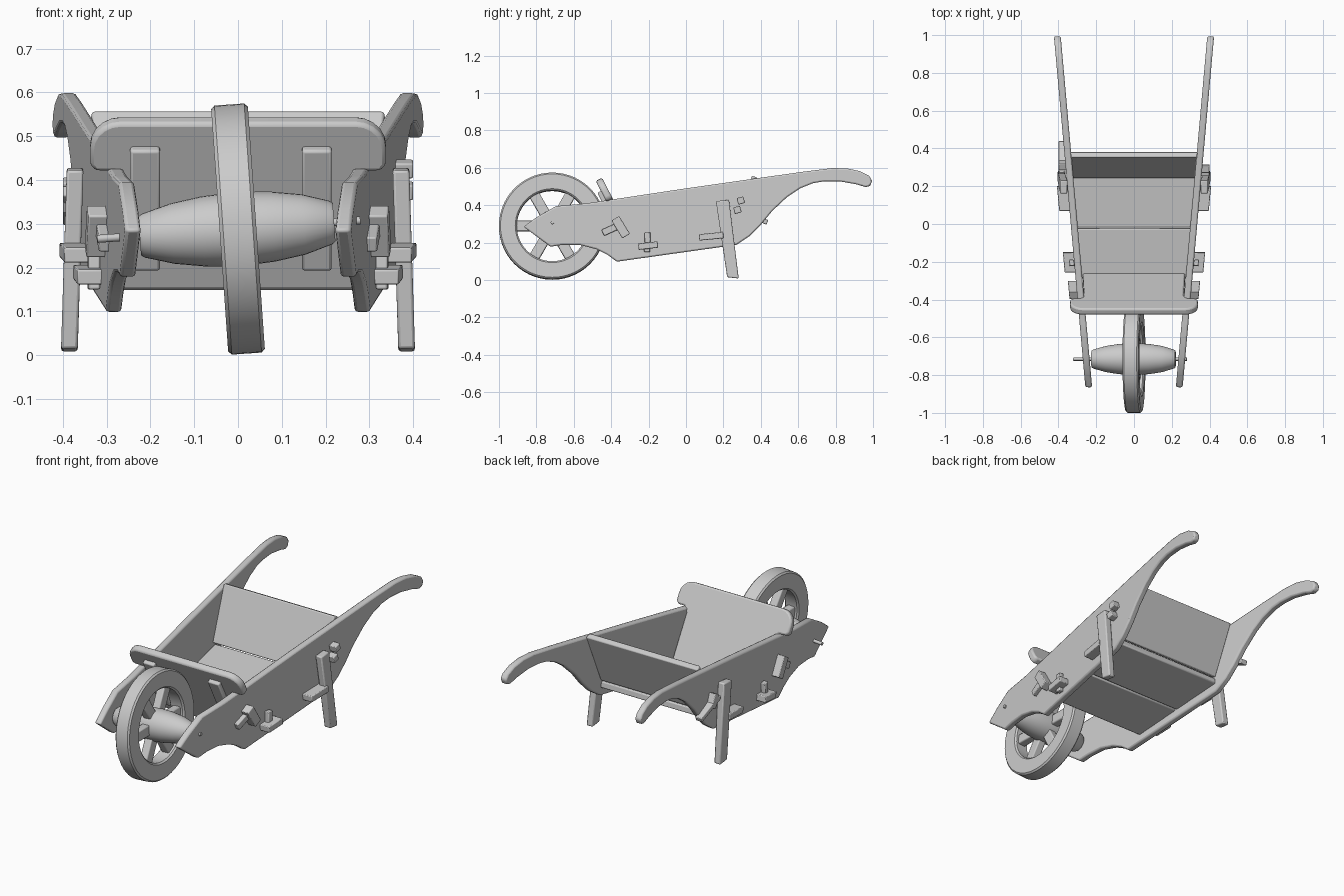
import bpy, bmesh, math
from mathutils import Vector

if "Cube" in bpy.data.objects:
    bpy.data.objects.remove(bpy.data.objects["Cube"])

T = 0.036                                   # side board thickness


def mid(y):                                 # board centre line, flaring to the rear
    return 0.24 + (y + 0.86) * 0.0895


def inner(y):
    return mid(y) - T / 2 + 0.003


def finish(name, bm, bevel=0.006, angle=35):
    bmesh.ops.recalc_face_normals(bm, faces=bm.faces)
    me = bpy.data.meshes.new(name)
    bm.to_mesh(me)
    bm.free()
    ob = bpy.data.objects.new(name, me)
    bpy.context.collection.objects.link(ob)
    bpy.ops.object.select_all(action='DESELECT')
    ob.select_set(True)
    bpy.context.view_layer.objects.active = ob
    bpy.ops.object.shade_smooth_by_angle(angle=math.radians(angle))
    if bevel:
        m = ob.modifiers.new("soft_edges", 'BEVEL')
        m.width, m.segments, m.limit_method = bevel, 2, 'ANGLE'
        m.angle_limit = math.radians(40)
    return ob


def loft(name, a, b, bevel=0.006):
    """Solid between two matching outlines."""
    bm = bmesh.new()
    va, vb = [[bm.verts.new(p) for p in ring] for ring in (a, b)]
    n = len(a)
    bm.faces.new(va)
    bm.faces.new(vb[::-1])
    for i in range(n):
        j = (i + 1) % n
        bm.faces.new((va[i], va[j], vb[j], vb[i]))
    return finish(name, bm, bevel)


def prism(name, yz, x0, x1, bevel=0.006):
    """Side-view outline extruded in x; x0 and x1 are functions of y."""
    return loft(name, [(x0(y), y, z) for y, z in yz], [(x1(y), y, z) for y, z in yz], bevel)


def strip(p, q, w):
    """Rectangle of width w along the line p-q."""
    p, q = Vector(p), Vector(q)
    d = (q - p).normalized()
    n = Vector((-d.y, d.x)) * w / 2
    return [tuple(v) for v in (p + n, q + n, q - n, p - n)]


def lathe(name, prof, closed, n=48):
    """Revolve (x, radius) points about the x axis."""
    bm = bmesh.new()
    vs = [bm.verts.new((x, 0, r)) for x, r in prof]
    es = [bm.edges.new(e) for e in zip(vs, vs[1:])]
    if closed:
        es.append(bm.edges.new((vs[-1], vs[0])))
    bmesh.ops.spin(bm, geom=vs + es, cent=(0, 0, 0), axis=(1, 0, 0),
                   angle=math.tau, steps=n, use_duplicate=False)
    bmesh.ops.remove_doubles(bm, verts=bm.verts, dist=1e-4)
    return finish(name, bm, 0)


# Side boards with curved handles
side = [(-0.868, 0.285), (-0.80, 0.335), (-0.695, 0.395), (-0.53, 0.41), (0.0, 0.49),
        (0.40, 0.547), (0.62, 0.578), (0.78, 0.598), (0.86, 0.597), (0.93, 0.582),
        (0.98, 0.556), (0.995, 0.53), (0.985, 0.503), (0.96, 0.497), (0.91, 0.512),
        (0.82, 0.528), (0.74, 0.528), (0.68, 0.518), (0.61, 0.49), (0.54, 0.443),
        (0.46, 0.368), (0.40, 0.295), (0.34, 0.235), (0.27, 0.188), (-0.37, 0.098),
        (-0.42, 0.135), (-0.48, 0.165), (-0.57, 0.188), (-0.66, 0.188), (-0.725, 0.178)]
for s, tag in ((-1, "left"), (1, "right")):
    prism(tag + "_side_board", side, lambda y: s * (mid(y) - T / 2), lambda y: s * (mid(y) + T / 2), 0.008)

    def outer(name, yz, out, depth=-0.01):
        prism(tag + name, yz, lambda y: s * (mid(y) + T / 2 + depth), lambda y: s * (mid(y) + T / 2 + out), 0.004)

    # Legs splay slightly outwards
    foot, top = 0.385, 0.372
    ring = [(0.16, 0.422), (0.23, 0.428), (0.282, 0.008), (0.22, 0.015)]
    loft(tag + "_leg", *[[(s * ((top if z > 0.2 else foot) + o), y, z) for y, z in ring] for o in (-0.019, 0.019)])

    # Tenons of the planks, with their locking pegs
    outer("_front_floor_tenon", strip((-0.255, 0.178), (-0.15, 0.19), 0.034), 0.055)
    outer("_front_floor_peg", strip((-0.208, 0.15), (-0.205, 0.255), 0.032), 0.026, 0.0)
    outer("_headboard_tenon", strip((-0.445, 0.252), (-0.35, 0.295), 0.036), 0.022)
    outer("_headboard_peg", strip((-0.378, 0.33), (-0.32, 0.235), 0.048), 0.042)
    outer("_rear_floor_tenon", strip((0.07, 0.228), (0.20, 0.24), 0.034), 0.055)

# Backboard pegs: two stubs on the right, one long peg on the left
for i, (y, z) in enumerate([(0.293, 0.425), (0.275, 0.375)]):
    prism("right_back_stub_%d" % i, strip((y - 0.018, z - 0.005), (y + 0.018, z + 0.005), 0.036),
          lambda y: 0.33, lambda y: 0.40, 0.004)
prism("left_back_peg", strip((0.27, 0.375), (0.435, 0.308), 0.026), lambda y: -0.40, lambda y: -0.362, 0.004)
prism("left_back_tenon", strip((0.30, 0.40), (0.33, 0.33), 0.036), lambda y: -0.40, lambda y: -0.33, 0.004)

# Two floor planks with a thin gap between, then the sloping backboard
neg = lambda y: -inner(y)
prism("front_floor_plank", strip((-0.285, 0.165), (-0.022, 0.205), 0.034), neg, inner)
prism("rear_floor_plank", strip((-0.016, 0.206), (0.27, 0.248), 0.034), neg, inner)
prism("backboard", strip((0.255, 0.275), (0.368, 0.552), 0.032), neg, inner)

# Headboard: leaning plank with rounded ears over the side boards
half = [(0.272, 0.43)]                      # (x, distance down the slope)
half += [(0.264, 0.155), (0.285, 0.125), (0.325, 0.125), (0.338, 0.11)]
for k in range(6):
    a = math.radians(k * 18)
    half.append((0.268 + 0.07 * math.cos(a), 0.07 - 0.07 * math.sin(a)))
outline = half + [(-x, d) for x, d in reversed(half)]
down = Vector((0, 0.46, -0.888)).normalized()
norm = Vector((0, -0.888, -0.46)).normalized()


def slope(x, d, o):
    return Vector((x, -0.466, 0.538)) + down * d + norm * o


loft("headboard", *[[slope(x, d, o) for x, d in outline] for o in (-0.019, 0.019)], bevel=0.009)

# Cleats on the front of the headboard
for x, tag in ((-0.212, "left"), (0.18, "right")):
    rect = [(x - 0.034, 0.06), (x + 0.034, 0.06), (x + 0.034, 0.37), (x - 0.034, 0.37)]
    loft(tag + "_headboard_cleat", *[[slope(u, d, o) for u, d in rect] for o in (0.01, 0.04)])

# Wheel: rim, spokes, barrel hub and axle, all leaning a little
w, r0, r1, c = 0.042, 0.19, 0.285, 0.008
wheel = [lathe("wheel_rim", [(-w, r0 + c), (-w, r1 - c), (-w + c, r1), (w - c, r1), (w, r1 - c),
                             (w, r0 + c), (w - c, r0), (-w + c, r0)], True, 56)]
wheel.append(lathe("wheel_hub", [(-0.225, 0), (-0.225, 0.044), (-0.217, 0.05), (-0.15, 0.069), (-0.08, 0.08),
                                 (0, 0.085), (0.08, 0.08), (0.15, 0.069), (0.212, 0.05), (0.22, 0.044),
                                 (0.22, 0)], False, 32))
wheel.append(lathe("wheel_axle", [(-0.322, 0), (-0.322, 0.009), (0.28, 0.009), (0.28, 0)], False, 12))
for k in range(6):
    a = k * math.pi / 3
    d = Vector((math.cos(a), math.sin(a)))
    wheel.append(prism("wheel_spoke_%d" % k, strip(d * 0.04, d * 0.2, 0.056), lambda y: -0.022, lambda y: 0.022))
for ob in wheel:
    ob.location = (0, -0.715, 0.288)
    ob.rotation_euler = (0, -0.07, 0)
